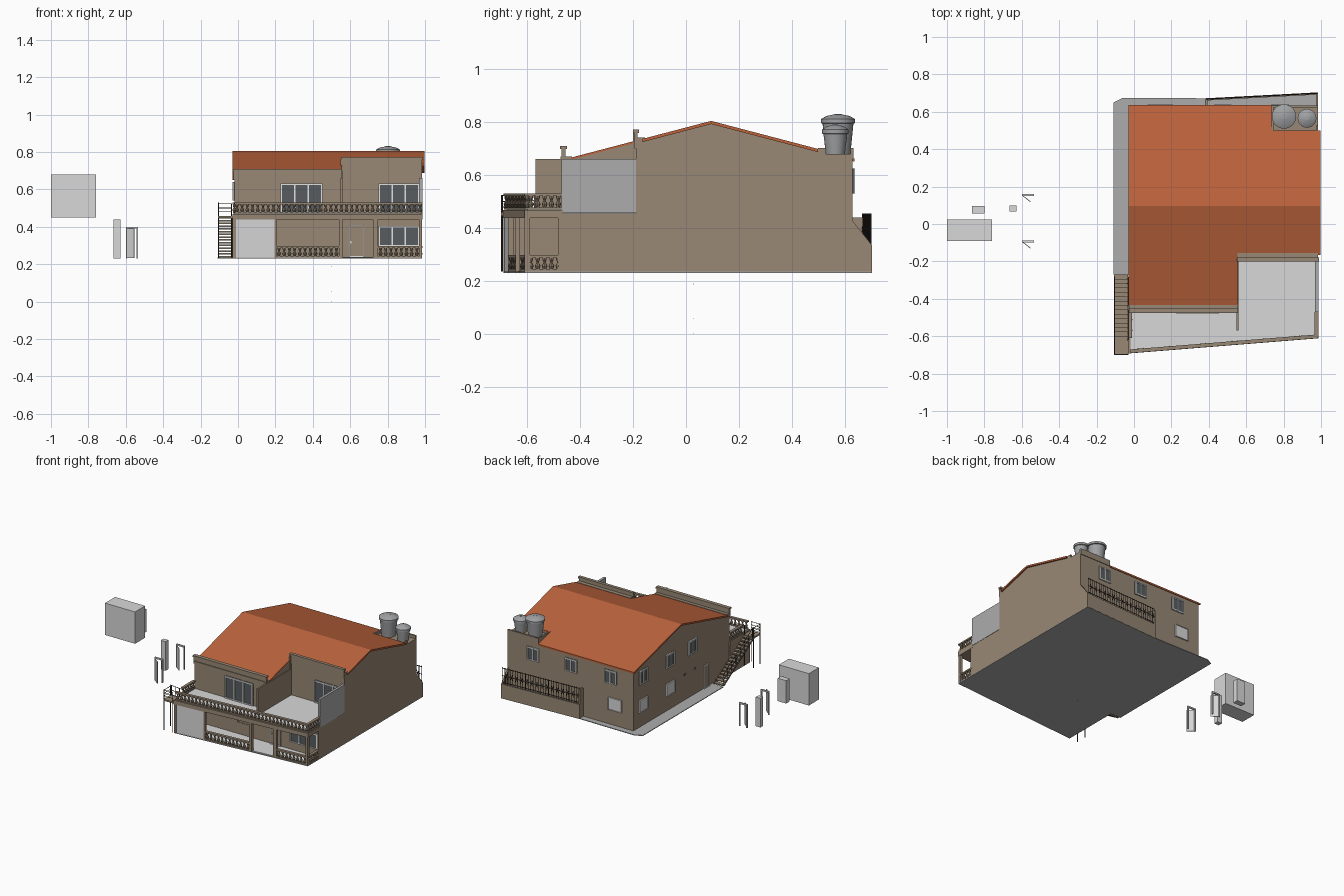
import bpy, bmesh, math
from mathutils import Vector, Matrix

if "Cube" in bpy.data.objects:
    bpy.data.objects.remove(bpy.data.objects["Cube"])


def mat(name, r, g, b):
    m = bpy.data.materials.new(name)
    m.diffuse_color = [((c / 255 + 0.055) / 1.055) ** 2.4 for c in (r, g, b)] + [1]
    m.use_nodes = True
    m.node_tree.nodes["Principled BSDF"].inputs["Base Color"].default_value = m.diffuse_color
    return m


WALL = mat("wall_brown", 152, 136, 117)
ROOF = mat("roof_orange", 188, 99, 60)
LIGHT = mat("light_grey", 216, 216, 216)
GREY = mat("mid_grey", 172, 172, 172)
TANK = mat("tank_grey", 160, 161, 163)
GLASS = mat("dark_glass", 88, 92, 96)
WHITE = mat("frame_white", 228, 228, 226)
IRON = mat("dark_iron", 62, 56, 50)


def finish(name, bm, *mats):
    bmesh.ops.recalc_face_normals(bm, faces=bm.faces)
    me = bpy.data.meshes.new(name)
    bm.to_mesh(me)
    bm.free()
    for m in mats:
        me.materials.append(m)
    ob = bpy.data.objects.new(name, me)
    bpy.context.collection.objects.link(ob)
    return ob


def add_box(bm, lo, hi, idx=0):
    lo, hi = Vector(lo), Vector(hi)
    mx = Matrix.Translation((lo + hi) / 2) @ Matrix.Diagonal((*(hi - lo), 1))
    vs = bmesh.ops.create_cube(bm, size=1, matrix=mx)["verts"]
    for f in {f for v in vs for f in v.link_faces}:
        f.material_index = idx


def boxes(name, m, *pairs):
    bm = bmesh.new()
    for lo, hi in pairs:
        add_box(bm, lo, hi)
    return finish(name, bm, m)


def prism(name, m, pts, axis, a, b):
    """Extrude a (y,z) outline along x, or an (x,y) outline along z."""
    bm = bmesh.new()
    co = (lambda p, t: (t, *p)) if axis == "x" else (lambda p, t: (*p, t))
    r0 = [bm.verts.new(co(p, a)) for p in pts]
    r1 = [bm.verts.new(co(p, b)) for p in pts]
    bm.faces.new(r0)
    bm.faces.new(r1)
    n = len(pts)
    for i in range(n):
        bm.faces.new((r0[i], r0[(i + 1) % n], r1[(i + 1) % n], r1[i]))
    return finish(name, bm, m)


def bar(bm, p, q, r, r2=None, seg=6, caps=True):
    p, q = Vector(p), Vector(q)
    d = q - p
    mx = Matrix.Translation((p + q) / 2) @ d.to_track_quat("Z", "Y").to_matrix().to_4x4()
    bmesh.ops.create_cone(bm, cap_ends=caps, segments=seg, radius1=r,
                          radius2=r if r2 is None else r2, depth=d.length, matrix=mx)


def balustrade(name, p, q, z0, z1):
    """Turned balusters between two rails, running from p to q."""
    p, q = Vector(p), Vector(q)
    length = (q - p).length
    bm = bmesh.new()
    add_box(bm, (0, -0.008, z0), (length, 0.008, z0 + 0.008))
    add_box(bm, (0, -0.01, z1 - 0.01), (length, 0.01, z1))
    n = max(2, round(length / 0.028))
    a, h = z0 + 0.008, z1 - z0 - 0.018
    rings = [(0, .006), (.3, .011), (.6, .004), (.85, .008), (1, .008)]
    for i in range(n):
        x = (i + 0.5) * length / n
        for (t0, ra), (t1, rb) in zip(rings, rings[1:]):
            bar(bm, (x, 0, a + t0 * h), (x, 0, a + t1 * h), ra, rb, 8, False)
    ob = finish(name, bm, WALL)
    ob.location = (p.x, p.y, 0)
    ob.rotation_euler.z = math.atan2(q.y - p.y, q.x - p.x)


def window(name, x, y, ang, w, z0, z1, n, pane=GLASS, t=0.008):
    """Framed window on a wall; at angle 0 it faces the front."""
    bm = bmesh.new()
    add_box(bm, (-w / 2, -0.004, z0), (w / 2, 0.004, z1), 1)
    for i in range(n + 1):
        c = -w / 2 + t / 2 + i * (w - t) / n
        add_box(bm, (c - t / 2, -0.009, z0), (c + t / 2, 0.003, z1))
    for z in (z0, z1 - t):
        add_box(bm, (-w / 2, -0.0085, z), (w / 2, 0.003, z + t))
    ob = finish(name, bm, WHITE, pane)
    ob.location = (x, y, 0)
    ob.rotation_euler.z = math.radians(ang)


def fy(x):          # slanted street line
    return -0.69 + 0.08 * x


def rz(y):          # roof height
    return 0.805 - 0.262 * abs(y - 0.095)


# Ground slab and porch floor
prism("ground_slab", GREY, [(-.11, -.27), (-.03, -.27), (-.03, -.69), (.985, -.61), (.985, .703),
                            (.38, .672), (-.06, .675), (-.11, .65)], "z", .23, .235)
prism("porch_floor", LIGHT, [(-.02, -.68), (.98, -.6), (.98, -.46), (-.02, -.46)], "z", .233, .238)

# House bodies: left wing, middle and right bay with tank deck
e = 0.008
back = [(.63, .232), (.63, rz(.63) - e), (.095, .805 - e)]
prism("left_wing", WALL, [(-.47, .232)] + back + [(-.43, rz(-.43) - e), (-.47, .66)], "x", -.02, .555)
front = [(-.19, rz(-.19) - e), (-.19, .455), (-.47, .455)]
prism("middle_bay", WALL, [(-.47, .232)] + back + front, "x", .555, .735)
prism("right_bay", WALL, [(-.47, .232), (.63, .232), (.63, .68), (.5, .68), (.5, rz(.5) - e),
                          (.095, .805 - e)] + front, "x", .735, .985)
boxes("deck_kerb", WALL, ((.735, .622, .66), (.985, .634, .702)), ((.735, .5, .66), (.745, .63, .702)),
      ((.975, .5, .66), (.985, .53, .702)))

# Roof sheets
for name, x0, x1, y0, y1 in (("left", -.03, .555, -.435, .637), ("middle", .555, .735, -.165, .637),
                             ("right", .735, .996, -.165, .5)):
    top = [(y0, rz(y0)), (.095, .805), (y1, rz(y1))]
    prism("roof_" + name, ROOF, top + [(y, z - .012) for y, z in reversed(top)], "x", x0, x1)

# Front parapets with ledges
boxes("left_parapet", WALL, ((-.025, -.47, .65), (.555, -.455, .705)), ((-.028, -.477, .698), (.557, -.45, .71)),
      ((-.025, -.475, .655), (.555, -.432, .67)))
boxes("right_parapet", WALL, ((.553, -.195, .70), (.985, -.183, .765)), ((.55, -.2, .76), (.988, -.178, .772)),
      ((.553, -.195, .725), (.985, -.155, .742)))
boxes("terrace_divider", WALL, ((.548, -.57, .455), (.56, -.19, .66)), ((.548, -.2, .455), (.56, -.185, .76)))
boxes("terrace_screen", GREY, ((.968, -.47, .456), (.986, -.19, .66)))

# Balcony slab and floor
prism("balcony_slab", WALL, [(-.03, fy(-.03)), (.987, fy(.987)), (.987, -.465), (-.03, -.465)], "z", .438, .468)
prism("terrace_floor", LIGHT, [(-.018, fy(-.018) + .012), (.975, fy(.975) + .012), (.975, -.189), (.56, -.189),
                               (.56, -.469), (-.018, -.469)], "z", .454, .472)

# Porch columns, side wall and garage door
cols = [((x0, fy(x0) + .002, .232), (x1, fy(x0) + .022, .44))
        for x0, x1 in ((-.03, -.012), (.195, .205), (.54, .56), (.722, .748), (.967, .985))]
boxes("porch_columns", WALL, *cols, ((.97, -.485, .232), (.985, -.46, .44)))
boxes("garage_side_wall", WALL, ((-.03, -.685, .232), (-.018, -.46, .44)))
prism("garage_door", LIGHT, [(-.014, fy(-.014) + .004), (.198, fy(.198) + .004), (.198, fy(.198) + .012),
                             (-.014, fy(-.014) + .012)], "z", .234, .438)

# Balustrades
g = .011
balustrade("balcony_front_balustrade", (-.02, fy(-.02) + g), (.985, fy(.985) + g), .47, .53)
balustrade("balcony_right_balustrade", (.976, -.6), (.976, -.47), .47, .53)
balustrade("balcony_left_balustrade", (-.02, -.61), (-.02, -.47), .47, .53)
balustrade("porch_left_balustrade", (.205, fy(.205) + g), (.54, fy(.54) + g), .236, .297)
balustrade("porch_right_balustrade", (.748, fy(.748) + g), (.97, fy(.97) + g), .236, .297)
balustrade("porch_side_balustrade", (.976, -.6), (.976, -.47), .236, .297)

# Windows and doors, front
window("left_terrace_door", .34, -.472, 0, .225, .472, .632, 3)
window("right_terrace_door", .86, -.192, 0, .22, .472, .632, 3)
window("porch_window", .86, -.472, 0, .22, .295, .405, 3)
window("entrance_door", .633, -.472, 0, .08, .238, .41, 1, WALL, .006)
boxes("entrance_handle", WHITE, ((.6, -.482, .31), (.606, -.47, .325)))
bm = bmesh.new()
for lo, hi in (((.325, .32), (.43, .324)), ((.325, .421), (.43, .425)), ((.325, .32), (.329, .425)),
               ((.426, .32), (.43, .425))):
    add_box(bm, (lo[0], -.474, lo[1]), (hi[0], -.468, hi[1]))
finish("porch_hatch_frame", bm, WALL)
# Left side and back
for i, y in enumerate((.52, .21, -.04)):
    window(f"left_upper_window_{i}", -.021, y, -90, .095, .54, .64, 2)
for i, y in enumerate((.52, .21)):
    window(f"left_lower_window_{i}", -.021, y, -90, .1, .34, .43, 1, LIGHT, .004)
window("left_side_door", -.021, -.2, -90, .06, .236, .40, 1, WALL, .005)
boxes("left_vents", GLASS, *[((-.023, y, .41), (-.018, y + .02, .425)) for y in (.03, -.08)])
for i, x in enumerate((.16, .475, .78)):
    window(f"back_upper_window_{i}", x, .631, 180, .095, .53, .625, 2)
window("back_lower_window", .125, .631, 180, .105, .34, .43, 1, LIGHT, .004)

# Side stairs rising to a landing beside the balcony
N = 15
treads = [((-.107, -.27 - (i + 1) * .0235 - .004, .237 + i * .0148),
           (-.032, -.27 - i * .0235, .245 + i * .0148)) for i in range(N)]
boxes("stair_treads", WALL, *treads, ((-.107, -.70, .447), (-.03, -.618, .458)))
bm = bmesh.new()
for x in (-.104, -.034):
    bar(bm, (x, -.285, .237), (x, -.625, .448), .004)
    for y in (-.696, -.62):
        bar(bm, (x, y, .235), (x, y, .525), .003)
for z in (.48, .5, .523):
    bar(bm, (-.104, -.696, z), (-.034, -.696, z), .002)
    bar(bm, (-.104, -.696, z), (-.104, -.62, z), .002)
for dz in (.045, .08):
    bar(bm, (-.104, -.285, .24 + dz), (-.104, -.62, .45 + dz), .002)
for i in range(0, N, 2):
    y, z = -.282 - i * .0235, .24 + i * .0148
    bar(bm, (-.104, y, z), (-.104, y, z + .08), .002)
finish("stair_railing", bm, IRON)

# Back yard: low wall, sloped side fin and iron grille
prism("yard_wall", WALL, [(.38, .66), (.985, .692), (.985, .704), (.38, .672)], "z", .231, .335)
prism("yard_side_fin", WALL, [(.62, .231), (.703, .231), (.703, .335), (.62, .44)], "x", .973, .985)
boxes("yard_end_wall", WALL, ((.38, .625, .231), (.392, .67, .44)))
bm = bmesh.new()
M = 30
pts = [Vector((.386 + .592 * i / M, .668 + .031 * i / M, .335)) for i in range(M + 1)]
up = Vector((0, 0, .12))
for i, p in enumerate(pts):
    bar(bm, p, p + up, .0022, seg=4)
    if i < M and i % 2 == 0:
        bar(bm, p + up * .3, pts[i + 1] + up * .7, .002, seg=4)
        bar(bm, p + up * .7, pts[i + 1] + up * .3, .002, seg=4)
for t in (.1, .5, .95):
    bar(bm, pts[0] + up * t, pts[-1] + up * t, .003, seg=4)
finish("yard_grille", bm, IRON)

# Water tanks on the deck
for name, x, y, r, z1 in (("large", .802, .575, .065, .83), ("small", .925, .565, .05, .79)):
    bm = bmesh.new()
    prof = [(.68, r * .72), (z1 - .035, r * .9), (z1 - .033, r), (z1 - .018, r), (z1 - .006, r * .65), (z1, r * .2)]
    for (za, ra), (zb, rb) in zip(prof, prof[1:]):
        bar(bm, (x, y, za), (x, y, zb), ra, rb, 28, False)
    bar(bm, (x, y, z1 - .004), (x, y, z1 + .001), r * .2, seg=28)
    bmesh.ops.remove_doubles(bm, verts=bm.verts, dist=1e-5)
    ob = finish(name + "_water_tank", bm, TANK)
    bpy.context.view_layer.objects.active = ob
    ob.select_set(True)
    bpy.ops.object.shade_smooth_by_angle(angle=math.radians(30))
    ob.select_set(False)

# Loose parts standing left of the house
boxes("loose_large_box", LIGHT, ((-1, -.09, .45), (-.76, .025, .68)))
boxes("loose_small_box", LIGHT, ((-.867, .055, .455), (-.8, .095, .62)))
boxes("loose_tall_box", LIGHT, ((-.665, .068, .23), (-.627, .1, .44)))
for i, y in enumerate((.155, -.093)):
    boxes(f"loose_door_frame_{i}", LIGHT, ((-.6, y - .005, .23), (-.593, y + .005, .40)),
          ((-.542, y - .005, .23), (-.535, y + .005, .40)), ((-.6, y - .005, .39), (-.535, y + .005, .40)))
    leaf = boxes(f"loose_door_leaf_{i}", LIGHT, ((0, -.002, .232), (.055, .002, .39)))
    leaf.location = (-.597, y - .002, 0)
    leaf.rotation_euler.z = math.radians(-38)
boxes("loose_pins", IRON, *[((.5, .026, z), (.503, .029, z + .003)) for z in (0, .055, .187)])
